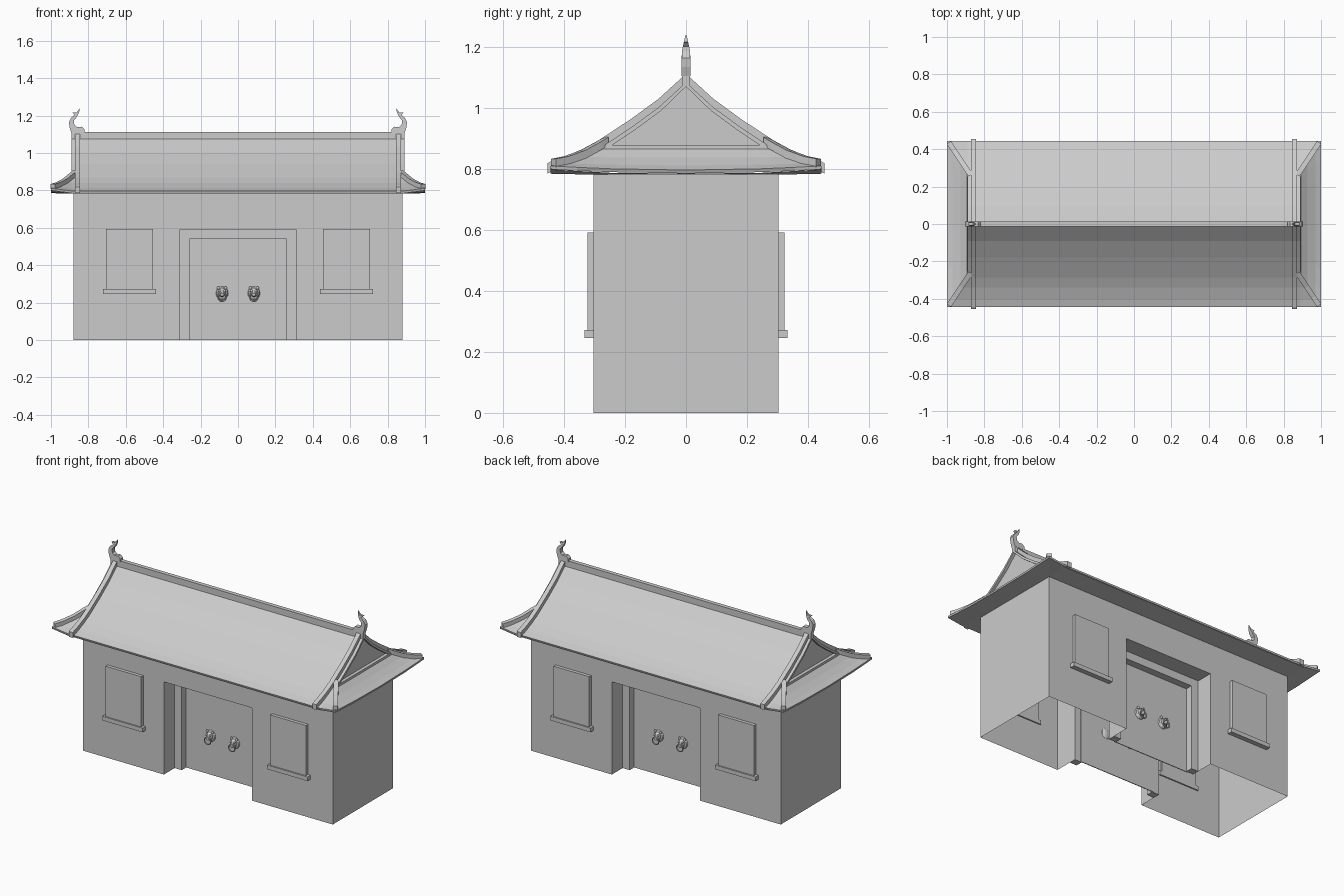
import bpy, bmesh, math
from mathutils import Vector

if "Cube" in bpy.data.objects:
    bpy.data.objects.remove(bpy.data.objects["Cube"])

grey = bpy.data.materials.new("plaster_grey")
grey.use_nodes = True
grey.diffuse_color = (0.6, 0.6, 0.6, 1)
grey.node_tree.nodes["Principled BSDF"].inputs["Base Color"].default_value = (0.6, 0.6, 0.6, 1)

WALL_X, WALL_Y, WALL_Z = 0.88, 0.303, 0.782
GABLE_X, EAVE_X, EAVE_Y = 0.89, 1.0, 0.445
SLOPE = [(0, 1.085), (0.09, 1.003), (0.18, 0.937), (0.285, 0.868), (0.34, 0.838), (0.40, 0.812), (EAVE_Y, 0.797)]


def finish(name, bm, sheet=False):
    """Turn a bmesh into a named object; sheets get upward normals."""
    bmesh.ops.remove_doubles(bm, verts=bm.verts, dist=0.0001)
    bmesh.ops.recalc_face_normals(bm, faces=bm.faces)
    if sheet and sum(f.normal.z * f.calc_area() for f in bm.faces) < 0:
        bmesh.ops.reverse_faces(bm, faces=bm.faces)
    mesh = bpy.data.meshes.new(name)
    bm.to_mesh(mesh)
    bm.free()
    ob = bpy.data.objects.new(name, mesh)
    mesh.materials.append(grey)
    bpy.context.collection.objects.link(ob)
    return ob


def face(bm, points):
    return bm.faces.new([bm.verts.new(p) for p in points])


def box(name, x, y, z):
    bm = bmesh.new()
    bmesh.ops.create_cube(bm, size=1)
    for v in bm.verts:
        v.co = [min(r) + (c + 0.5) * (max(r) - min(r)) for c, r in zip(v.co, (x, y, z))]
    return finish(name, bm)


def sheet(name, rows, thickness):
    """Skin a grid of points and thicken it downwards."""
    bm = bmesh.new()
    for a, b in zip(rows, rows[1:]):
        for i in range(len(a) - 1):
            corners = []
            for p in (a[i], a[i + 1], b[i + 1], b[i]):
                if all((Vector(p) - Vector(q)).length > 1e-5 for q in corners):
                    corners.append(p)
            if len(corners) > 2:
                face(bm, corners)
    ob = finish(name, bm, sheet=True)
    mod = ob.modifiers.new("thickness", "SOLIDIFY")
    mod.thickness, mod.offset = thickness, -1


def beam(name, path, width, height):
    """Sweep an upright rectangle along a path."""
    path = [Vector(p) for p in path]
    run = path[-1] - path[0]
    side = Vector((-run.y, run.x, 0)).normalized() * width / 2
    up = Vector((0, 0, height))
    rings = [(p - side, p + side, p + side + up, p - side + up) for p in path]
    bm = bmesh.new()
    for a, b in zip(rings, rings[1:]):
        for i in range(4):
            j = (i + 1) % 4
            face(bm, (a[i], a[j], b[j], b[i]))
    face(bm, rings[0])
    face(bm, rings[-1])
    finish(name, bm)


# Hollow walls, open underneath, with a doorway recess front and back
DOOR_X, DOOR_Z, FRAME_Y, PANEL_Y = 0.31, 0.59, 0.195, 0.15
bm = bmesh.new()
for s in (-1, 1):
    face(bm, [(s * WALL_X, y, z) for y, z in ((-WALL_Y, 0), (WALL_Y, 0), (WALL_Y, WALL_Z), (-WALL_Y, WALL_Z))])
    y = s * WALL_Y
    for x0, x1, z0 in ((-WALL_X, -DOOR_X, 0), (-DOOR_X, DOOR_X, DOOR_Z), (DOOR_X, WALL_X, 0)):
        face(bm, ((x0, y, z0), (x1, y, z0), (x1, y, WALL_Z), (x0, y, WALL_Z)))
    inner = s * FRAME_Y
    for x in (-DOOR_X, DOOR_X):
        face(bm, ((x, y, 0), (x, inner, 0), (x, inner, DOOR_Z), (x, y, DOOR_Z)))
    face(bm, ((-DOOR_X, y, DOOR_Z), (DOOR_X, y, DOOR_Z), (DOOR_X, inner, DOOR_Z), (-DOOR_X, inner, DOOR_Z)))
finish("walls", bm)


def knocker(name, x, s):
    """Round boss with brow, snout, ears and a hanging ring."""
    bm = bmesh.new()

    def ball(dx, dz, out, size):
        new = bmesh.ops.create_uvsphere(bm, u_segments=12, v_segments=8, radius=1)["verts"]
        for v in new:
            v.co = (x + dx + v.co.x * size[0], s * (PANEL_Y + out + v.co.y * size[1]), 0.25 + dz + v.co.z * size[2])

    ball(0, 0, 0, (0.033, 0.016, 0.036))
    ball(0, 0.004, 0.014, (0.021, 0.018, 0.024))
    ball(0, -0.008, 0.03, (0.012, 0.012, 0.010))
    for e in (-1, 1):
        ball(e * 0.012, 0.012, 0.026, (0.007, 0.007, 0.007))
        ball(e * 0.019, 0.028, 0.012, (0.008, 0.007, 0.009))
    finish(name, bm)
    bpy.ops.mesh.primitive_torus_add(location=(x, s * (PANEL_Y + 0.034), 0.229), rotation=(math.pi / 2, 0, 0),
                                     major_radius=0.022, minor_radius=0.004, major_segments=20, minor_segments=6)
    ring = bpy.context.object
    ring.name = name + "_ring"
    ring.data.materials.append(grey)


# Doors, windows and sills on both long sides
for s, label in ((-1, "front"), (1, "back")):
    face_y = (s * PANEL_Y, s * FRAME_Y)
    box(label + "_door", (-0.27, 0.27), (s * (PANEL_Y - 0.005), s * PANEL_Y), (0, 0.55))
    box(label + "_door_lintel", (-DOOR_X, DOOR_X), face_y, (0.54, DOOR_Z))
    for e, hand in ((-1, "right"), (1, "left")):
        tag = label + "_" + hand
        box(tag + "_door_jamb", (e * 0.26, e * DOOR_X), face_y, (0, 0.54))
        box(tag + "_window", (e * 0.455, e * 0.706), (s * 0.295, s * 0.324), (0.26, 0.592))
        box(tag + "_sill", (e * 0.439, e * 0.723), (s * 0.295, s * 0.333), (0.246, 0.272))
        knocker(tag + "_knocker", e * 0.085, s)

# Main roof slopes
profile = [(-y, z) for y, z in reversed(SLOPE)] + SLOPE[1:]
sheet("main_roof", [[(x, y, z) for y, z in profile] for x in (-GABLE_X, GABLE_X)], 0.014)

# Flared end skirts, hip corners turned up
TURN_UP = 0.014
skirt_slope = SLOPE[3:]
y_top = skirt_slope[0][0]


def hip(y, z):
    t = (y - y_top) / (EAVE_Y - y_top)
    return GABLE_X + (EAVE_X - GABLE_X) * t, z + TURN_UP * t * t, t


for e, hand in ((-1, "right"), (1, "left")):
    rows = []
    for y, z in skirt_slope:
        x, zh, t = hip(y, z)
        across = [(e * x, k * y, z + (zh - z) * k * k) for k in (-1, -0.8, -0.55, 0, 0.55, 0.8, 1)]
        rows.append([(e * GABLE_X, -y, z)] + across + [(e * GABLE_X, y, z)])
    sheet(hand + "_roof_skirt", rows, 0.012)

    # Recessed gable with its bottom rail
    bm = bmesh.new()
    face(bm, [(e * 0.872, y, z - 0.006) for y, z in profile if abs(y) <= y_top])
    finish(hand + "_gable", bm)
    box(hand + "_gable_rail", (e * 0.865, e * 0.893), (-0.272, 0.272), (0.86, 0.88))

    # Sloping ridges and hip ridges
    for s, label in ((-1, "front"), (1, "back")):
        path = [(e * 0.858, s * y, z - 0.006) for y, z in SLOPE] + [(e * 0.858, s * 0.455, 0.785)]
        beam(f"{label}_{hand}_sloping_ridge", path, 0.028, 0.034)
        path = [(e * 0.872, s * 0.262, 0.878)]
        for y, z in skirt_slope:
            x, zh, t = hip(y, z)
            path.append((e * (x - 0.01 * t), s * (y - 0.01 * t), zh - 0.004))
        beam(f"{label}_{hand}_hip_ridge", path, 0.028, 0.027)

# Soffit between wall tops and eave edge, with a ceiling
edge = []
for s in (-1, 1):
    low, high = 0.785, 0.785 + TURN_UP
    edge += [(-s * EAVE_X, s * EAVE_Y, high), (-s * GABLE_X, s * EAVE_Y, low), (s * GABLE_X, s * EAVE_Y, low),
             (s * EAVE_X, s * EAVE_Y, high), (s * EAVE_X, s * 0.25, low + 0.004), (s * EAVE_X, 0, low),
             (s * EAVE_X, -s * 0.25, low + 0.004)]
# the second half runs the opposite way round, giving one closed loop
first, second = edge[:7], edge[7:]
loop = first[:4] + [first[4 + i] if first[4 + i][0] > 0 else second[4 + i] for i in range(3)]
loop = [(x, -EAVE_Y, z) for x, z in ((-EAVE_X, high), (-GABLE_X, low), (GABLE_X, low), (EAVE_X, high))]
loop += [(EAVE_X, y, low + 0.2 * abs(y) ** 3) for y in (-0.25, 0, 0.25)]
loop += [(-x, -y, z) for x, y, z in loop]


def at_wall(p):
    return (max(-WALL_X, min(WALL_X, p[0])), max(-WALL_Y, min(WALL_Y, p[1])), WALL_Z)


bm = bmesh.new()
for a, b in zip(loop, loop[1:] + loop[:1]):
    ring = [a, b, at_wall(b)]
    if at_wall(a) != at_wall(b):
        ring.append(at_wall(a))
    face(bm, ring)
face(bm, [(x, y, WALL_Z) for x, y in ((-WALL_X, -WALL_Y), (WALL_X, -WALL_Y), (WALL_X, WALL_Y), (-WALL_X, WALL_Y))])
finish("soffit", bm)

# Top ridge and curled finials
box("top_ridge", (-0.89, 0.89), (-0.013, 0.013), (1.07, 1.113))
CURL = [(0.82, 1.105), (0.82, 1.125), (0.835, 1.14), (0.86, 1.138), (0.875, 1.15), (0.878, 1.172), (0.862, 1.192),
        (0.85, 1.215), (0.845, 1.24), (0.862, 1.217), (0.885, 1.215), (0.873, 1.203), (0.892, 1.188), (0.904, 1.165),
        (0.9, 1.135), (0.89, 1.105)]
for e, hand in ((-1, "right"), (1, "left")):
    bm = bmesh.new()
    sides = []
    for s in (-1, 1):
        sides.append([(e * x, s * min(0.014, 0.002 + max(0, 1.24 - z) * 0.22), z) for x, z in CURL])
        face(bm, sides[-1])
    for i in range(len(CURL)):
        face(bm, (sides[0][i - 1], sides[0][i], sides[1][i], sides[1][i - 1]))
    finish(hand + "_finial", bm)
